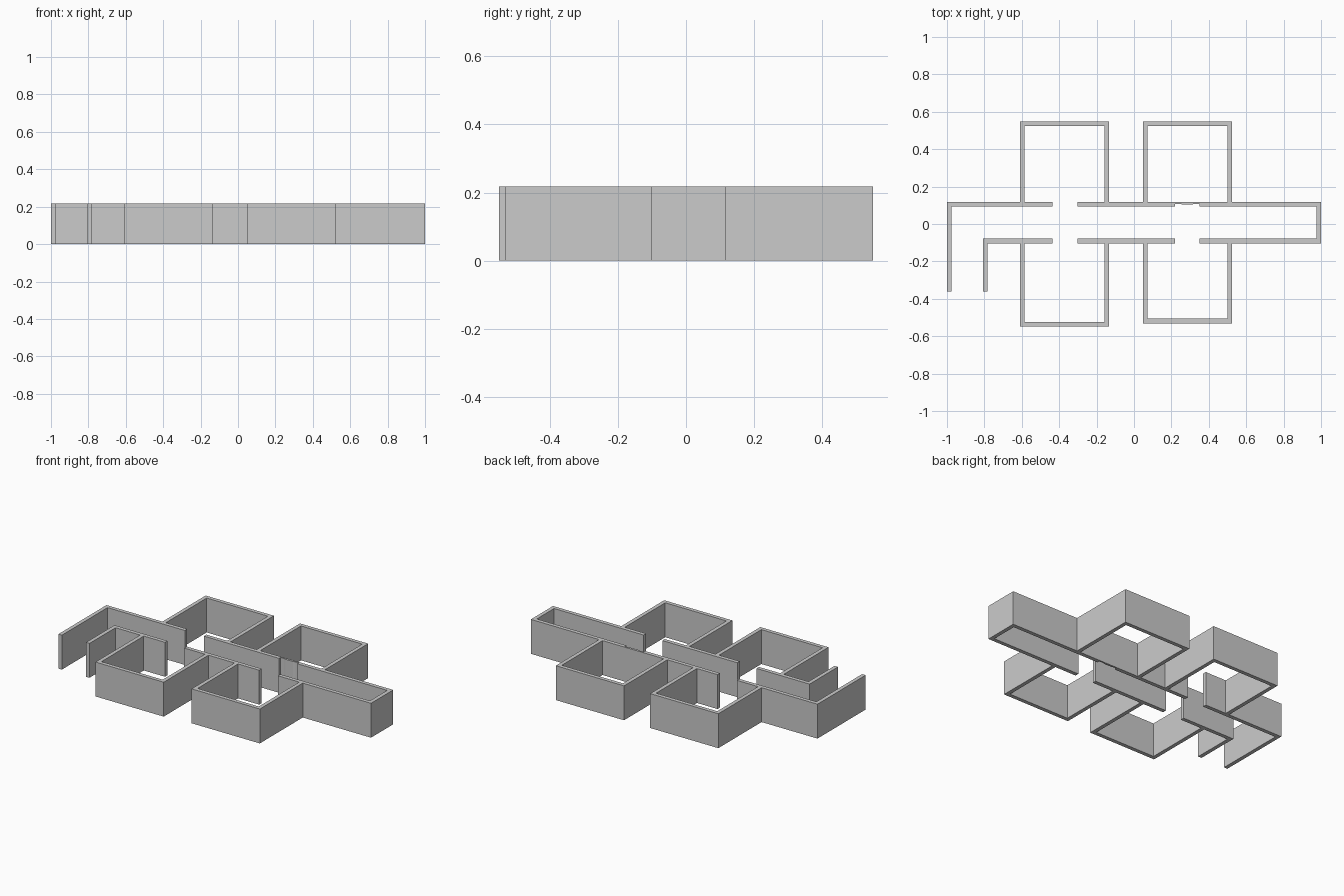
import bpy, bmesh
from mathutils import Vector

if "Cube" in bpy.data.objects:
    bpy.data.objects.remove(bpy.data.objects["Cube"])

HEIGHT = 0.217
T = 0.0245          # wall thickness
H = T / 2


def extrude_outline(name, outline):
    """Solid prism standing on the ground from a plan outline."""
    bm = bmesh.new()
    face = bm.faces.new([bm.verts.new((x, y, 0)) for x, y in outline])
    ext = bmesh.ops.extrude_face_region(bm, geom=[face])
    top = [v for v in ext["geom"] if isinstance(v, bmesh.types.BMVert)]
    bmesh.ops.translate(bm, verts=top, vec=(0, 0, HEIGHT))
    bmesh.ops.recalc_face_normals(bm, faces=bm.faces)
    mesh = bpy.data.meshes.new(name)
    bm.to_mesh(mesh)
    bm.free()
    ob = bpy.data.objects.new(name, mesh)
    bpy.context.collection.objects.link(ob)
    return ob


def wall(name, path):
    """Wall of constant thickness along a centre line, with mitred corners."""
    pts = [Vector(p) for p in path]
    dirs = [(b - a).normalized() for a, b in zip(pts, pts[1:])]
    norms = [Vector((-d.y, d.x)) for d in dirs]
    left, right = [], []
    for i, p in enumerate(pts):
        a, b = norms[max(i - 1, 0)], norms[min(i, len(norms) - 1)]
        off = (a + b) * (H / (1 + a.dot(b)))
        left.append(p + off)
        right.append(p - off)
    return extrude_outline(name, left + right[::-1])


# Main plan lines (outer faces of the corridor, door openings)
NORTH, SOUTH = 0.118, -0.103
n, s = NORTH - H, SOUTH + H
DOOR_A = (-0.437, -0.303)
DOOR_B = (0.22, 0.35)
ENTRY_END = -0.362

# Corridor walls, broken at the doors
wall("entry_outer_wall", [(-1 + H, ENTRY_END), (-1 + H, n), (DOOR_A[0], n)])
wall("entry_inner_wall", [(-0.807 + H, ENTRY_END), (-0.807 + H, s), (DOOR_A[0], s)])
for side, y in (("north", n), ("south", s)):
    wall("corridor_middle_wall_" + side, [(DOOR_A[1], y), (DOOR_B[0], y)])
wall("corridor_end_wall", [(DOOR_B[1], s), (1 - H, s), (1 - H, n), (DOOR_B[1], n)])

# Thin recessed panel filling the north-east doorway
a, b = DOOR_B
extrude_outline("recessed_door_panel", [
    (a, NORTH), (b, NORTH), (b, 0.108), (b - 0.025, 0.108),
    (b - 0.04, 0.104), (a + 0.04, 0.104), (a + 0.025, 0.108), (a, 0.108)])

# Four U-shaped rooms opening onto the corridor
rooms = (
    ("room_north_west", -0.61, -0.134, NORTH, 0.549),
    ("room_north_east", 0.048, 0.524, NORTH, 0.549),
    ("room_south_west", -0.61, -0.134, SOUTH, -0.549),
    ("room_south_east", 0.048, 0.524, SOUTH, -0.531),
)
for name, x0, x1, y0, y1 in rooms:
    far = y1 - H if y1 > 0 else y1 + H
    wall(name, [(x0 + H, y0), (x0 + H, far), (x1 - H, far), (x1 - H, y0)])
